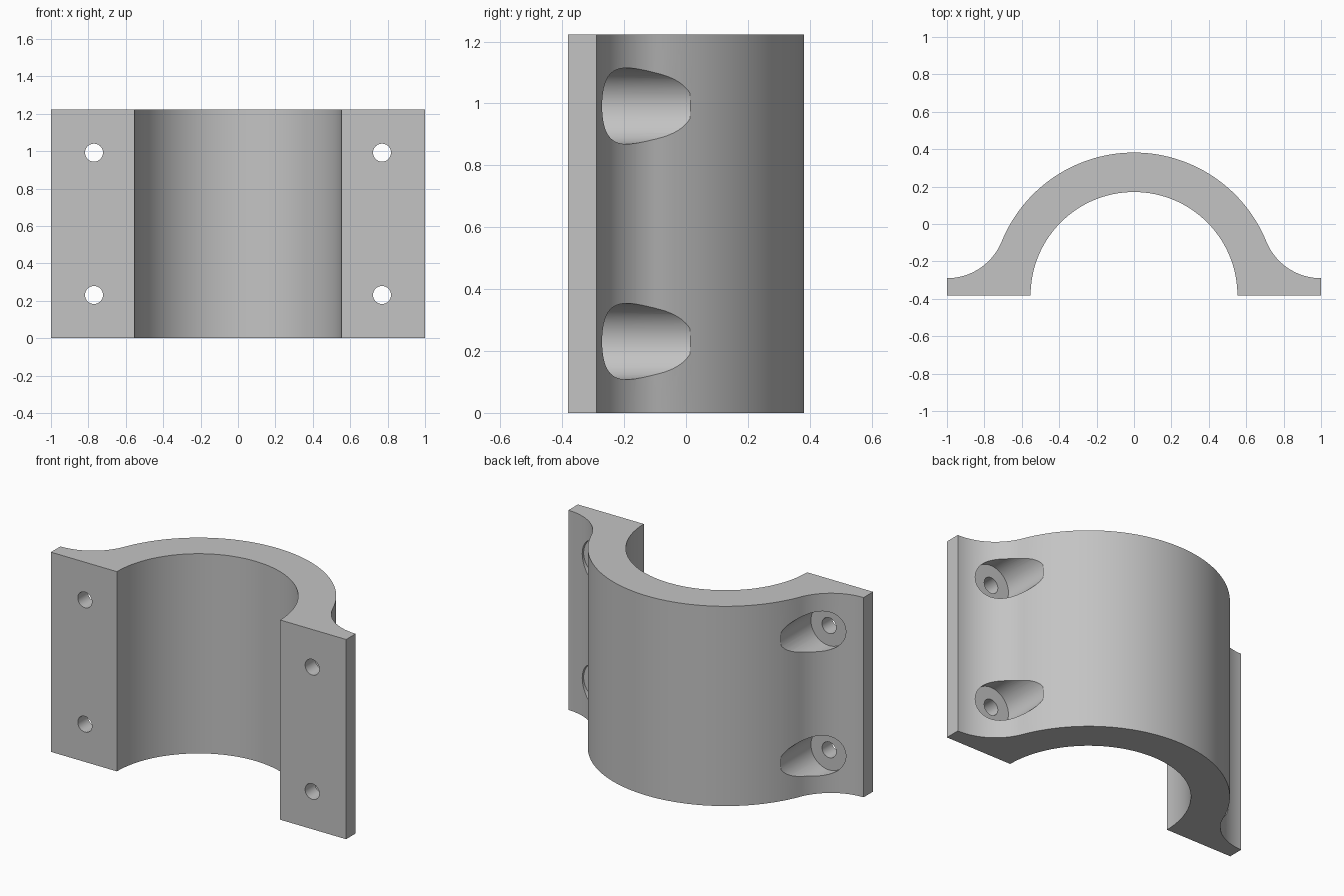
import bpy
import bmesh
from math import sin, cos, pi, radians, atan2
from mathutils import Matrix, Vector

HEIGHT = 1.223
BASE_Y = -0.382        # flat mounting plane
OUTER_R = 0.764
INNER_R = 0.553
FLANGE_Y = -0.29       # back of the flange at its outer edge
BOLT_X = 0.77
BOLT_Z = (0.231, 0.992)

cube = bpy.data.objects.get("Cube")
if cube:
    bpy.data.objects.remove(cube, do_unlink=True)

grey = bpy.data.materials.new("plain_grey")
grey.use_nodes = True
colour = (0.55, 0.55, 0.55, 1)
grey.diffuse_color = colour
grey.node_tree.nodes["Principled BSDF"].inputs["Base Color"].default_value = colour


def arc(cx, cy, r, start, end, steps):
    """Points along an arc, both ends included."""
    angles = [start + (end - start) * i / steps for i in range(steps + 1)]
    return [Vector((cx + r * cos(a), cy + r * sin(a), 0)) for a in angles]


def make_object(name, bm):
    bmesh.ops.recalc_face_normals(bm, faces=bm.faces)
    mesh = bpy.data.meshes.new(name)
    bm.to_mesh(mesh)
    bm.free()
    mesh.materials.append(grey)
    obj = bpy.data.objects.new(name, mesh)
    bpy.context.collection.objects.link(obj)
    return obj


def bolt_cutter(name, r, y0, y1):
    """Four cylinders along y, one at each bolt position."""
    bm = bmesh.new()
    for x in (-BOLT_X, BOLT_X):
        for z in BOLT_Z:
            place = Matrix.Translation((x, (y0 + y1) / 2, z)) @ Matrix.Rotation(pi / 2, 4, 'X')
            bmesh.ops.create_cone(bm, cap_ends=True, segments=64, radius1=r,
                                  radius2=r, depth=y1 - y0, matrix=place)
    obj = make_object(name, bm)
    obj.hide_render = True
    return obj


# Fillet that is level at the flange edge and tangent to the outer arc
drop = FLANGE_Y - BASE_Y
fillet_r = (1 + drop ** 2 - OUTER_R ** 2) / (2 * (OUTER_R - drop))
fillet_y = FLANGE_Y + fillet_r
tangent = atan2(fillet_y - BASE_Y, 1)

# Half profile from the crown to the flange, mirrored to the other side
right = arc(0, BASE_Y, OUTER_R, pi / 2, tangent, 32)
right += arc(1, fillet_y, fillet_r, pi + tangent, 1.5 * pi, 24)[1:]
left = [Vector((-p.x, p.y, 0)) for p in reversed(right[1:])]
bore = arc(0, BASE_Y, INNER_R, pi, 0, 64)
profile = left + right + [Vector((1, BASE_Y, 0))] + bore[::-1] + [Vector((-1, BASE_Y, 0))]

# Clamp body
bm = bmesh.new()
face = bm.faces.new([bm.verts.new(p) for p in profile])
extruded = bmesh.ops.extrude_face_region(bm, geom=[face])["geom"]
top = [g for g in extruded if isinstance(g, bmesh.types.BMVert)]
bmesh.ops.translate(bm, verts=top, vec=(0, 0, HEIGHT))
clamp = make_object("clamp_half", bm)

# Counterbores and bolt holes
cutters = [bolt_cutter("counterbore_cutter", 0.123, -0.285, 0.013),
           bolt_cutter("bolt_hole_cutter", 0.048, -0.5, -0.2)]
bpy.context.view_layer.objects.active = clamp
for cutter in cutters:
    mod = clamp.modifiers.new(cutter.name, 'BOOLEAN')
    mod.operation = 'DIFFERENCE'
    mod.solver = 'EXACT'
    mod.object = cutter
    bpy.ops.object.modifier_apply(modifier=mod.name)
    bpy.data.objects.remove(cutter, do_unlink=True)

# Smooth curved walls, sharp edges
clamp.data.shade_smooth()
clamp.data.set_sharp_from_angle(angle=radians(25))
